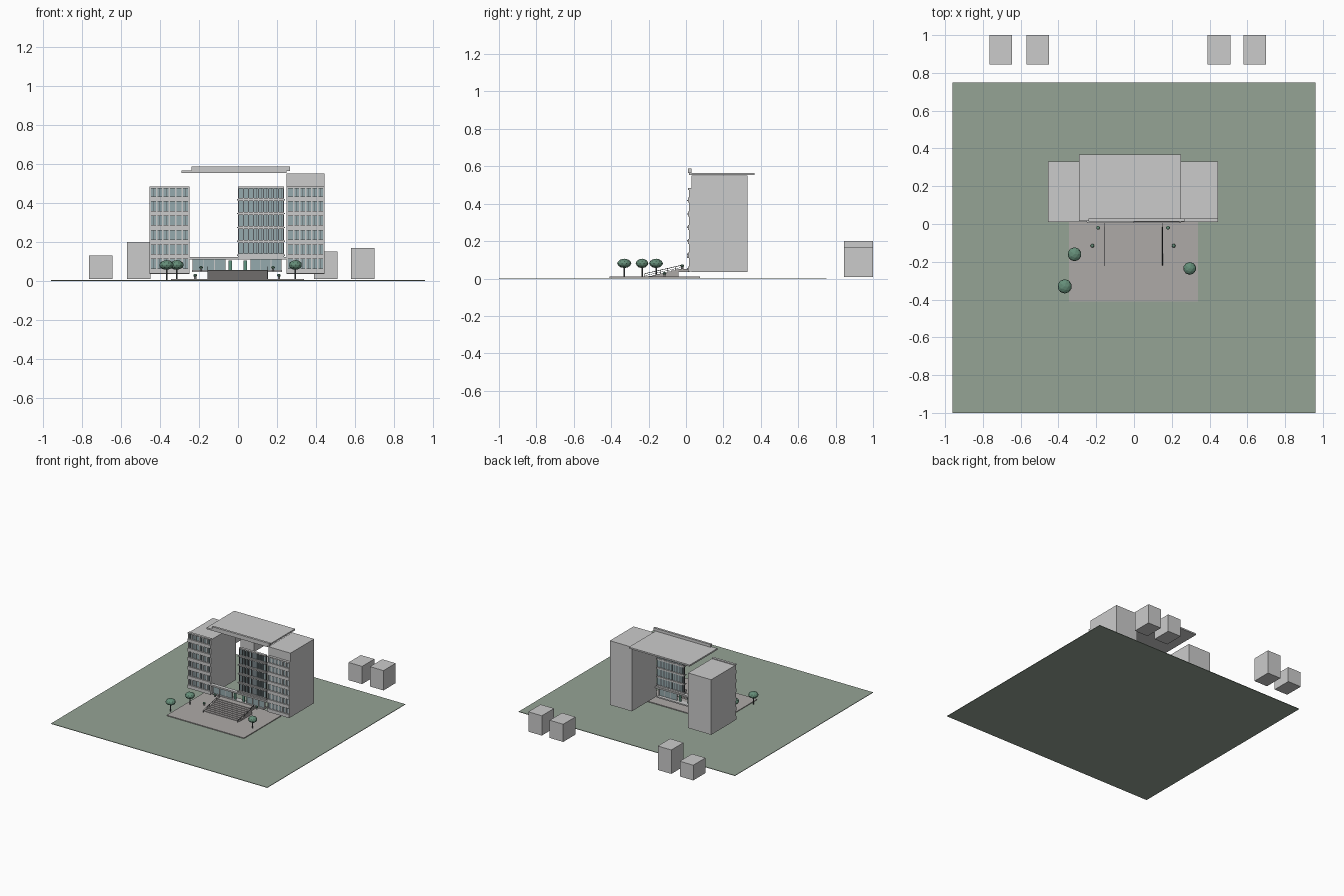
import bpy, math
from mathutils import Vector

if "Cube" in bpy.data.objects:
    bpy.data.objects.remove(bpy.data.objects["Cube"])


def material(name, rgb):
    m = bpy.data.materials.new(name)
    m.diffuse_color = (*rgb, 1)
    m.use_nodes = True
    m.node_tree.nodes["Principled BSDF"].inputs["Base Color"].default_value = m.diffuse_color
    return m


GRASS = material("grass", (0.30, 0.37, 0.30))
GLASS = material("glass", (0.30, 0.40, 0.42))
DARK = material("dark_metal", (0.10, 0.11, 0.12))
LEAF = material("leaf", (0.13, 0.27, 0.19))
DOOR = material("door_green", (0.12, 0.30, 0.22))
STONE = material("stone", (0.42, 0.40, 0.39))


def boxes(name, specs, mat=None):
    """One object made of boxes, each given as (x0, x1, y0, y1, z0, z1)."""
    verts, faces = [], []
    for x0, x1, y0, y1, z0, z1 in specs:
        n = len(verts)
        verts += [(x, y, z) for z in (z0, z1)
                  for x, y in ((x0, y0), (x1, y0), (x1, y1), (x0, y1))]
        faces += [(n + 3, n + 2, n + 1, n), (n + 4, n + 5, n + 6, n + 7)]
        faces += [(n + i, n + (i + 1) % 4, n + 4 + (i + 1) % 4, n + 4 + i) for i in range(4)]
    me = bpy.data.meshes.new(name)
    me.from_pydata(verts, [], faces)
    ob = bpy.data.objects.new(name, me)
    bpy.context.collection.objects.link(ob)
    if mat:
        me.materials.append(mat)
    return ob


def rod(name, a, b, r, mat=None, sides=8):
    a, b = Vector(a), Vector(b)
    bpy.ops.mesh.primitive_cylinder_add(vertices=sides, radius=r, depth=(b - a).length,
                                        location=(a + b) / 2)
    ob = bpy.context.object
    ob.name = name
    ob.rotation_euler = (b - a).to_track_quat('Z', 'Y').to_euler()
    if mat:
        ob.data.materials.append(mat)


def ball(name, loc, r, h, mat):
    bpy.ops.mesh.primitive_ico_sphere_add(subdivisions=2, radius=1, location=loc)
    ob = bpy.context.object
    ob.name = name
    ob.scale = (r, r, h)
    ob.data.materials.append(mat)


# Lawn and paved plaza
boxes("lawn", [(-0.96, 0.96, -1, 0.75, 0, 0.004)], GRASS)
boxes("plaza", [(-0.345, 0.34, -0.41, 0.075, 0.004, 0.01)], STONE)

# Distant blocks behind the building
for i, (x, h) in enumerate(((-0.765, 0.13), (-0.57, 0.20), (0.39, 0.15), (0.58, 0.167))):
    boxes(f"distant_block_{i}", [(x, x + 0.12, 0.845, 1.0, 0.008, h)])

# Tower bodies
boxes("left_tower", [(-0.455, -0.25, 0.03, 0.33, 0.035, 0.477)])
boxes("right_tower", [(0.25, 0.445, 0.03, 0.33, 0.035, 0.55)])


# Window fronts: glass sheet, floor bands and mullions
def facade(name, x0, x1, z0, floors, band, bays, bar, bar_mat, back):
    pitch = (0.48 - z0) / floors
    boxes(name + "_glass", [(x0 + 0.004, x1 - 0.004, 0.021, back, z0, 0.476)], GLASS)
    bands = [(x0, x1, 0.010, 0.030, z0 + i * pitch, z0 + i * pitch + band)
             for i in range(floors)]
    bands.append((x0, x1, 0.010, 0.030, 0.474, 0.483))
    boxes(name + "_bands", bands)
    step = (x1 - x0 - bar) / bays
    boxes(name + "_mullions", [(x0 + i * step, x0 + i * step + bar, 0.015, back + 0.001,
                                z0, 0.478) for i in range(bays + 1)], bar_mat)
    # thin frames that split each bay
    boxes(name + "_frames", [(x0 + (i + 0.5) * step + bar / 2 - 0.001,
                              x0 + (i + 0.5) * step + bar / 2 + 0.001,
                              0.018, back + 0.0005, z0, 0.476) for i in range(bays)], DARK)


facade("left_front", -0.455, -0.25, 0.037, 6, 0.027, 6, 0.008, None, 0.029)
facade("right_front", 0.25, 0.445, 0.037, 6, 0.027, 6, 0.008, None, 0.029)
facade("centre_front", 0.0, 0.237, 0.122, 5, 0.017, 9, 0.005, DARK, 0.027)
boxes("centre_ledges", [(-0.006, 0.241, 0.005, 0.032, z, z + 0.007)
                        for z in (0.122 + 0.0716 * i + 0.005 for i in range(5))])

# Roof slab bridging the towers, with front parapet
boxes("roof_slab", [(-0.29, 0.25, 0.015, 0.367, 0.553, 0.565)])
boxes("roof_parapet", [(-0.24, 0.268, 0.012, 0.030, 0.563, 0.587)])

# Entrance lobby: canopy, glass, columns, doors
boxes("lobby_canopy", [(-0.25, 0.25, 0.005, 0.035, 0.110, 0.122)])
boxes("lobby_floor", [(-0.235, 0.225, 0.005, 0.05, 0.045, 0.055)])
boxes("lobby_glass", [(-0.232, -0.065, 0.018, 0.024, 0.055, 0.110),
                      (0.065, 0.222, 0.018, 0.024, 0.055, 0.110)], GLASS)
boxes("lobby_frames", [(x, x + 0.004, 0.015, 0.027, 0.055, 0.110) for x in
                       (-0.234, -0.178, -0.122, -0.067, 0.063, 0.115, 0.168, 0.220)])
boxes("lobby_doors", [(x, x + 0.018, 0.018, 0.024, 0.055, 0.104) for x in (-0.048, 0.028)], DOOR)

# Entrance steps and landing
N = 8
boxes("steps", [(-0.157, 0.153, -0.20 + 0.02 * i, -0.18 + 0.02 * i, 0.01, 0.014 + 0.0047 * i)
                for i in range(N)], STONE)
boxes("landing", [(-0.157, 0.153, -0.04, 0.02, 0.036, 0.052)], STONE)

# Handrails on both sides of the steps
for side, x in (("left", -0.155), ("right", 0.151)):
    low, high = Vector((x, -0.22, 0.026)), Vector((x, -0.015, 0.073))
    rod(side + "_handrail", low, high, 0.0016, DARK)
    drop = Vector((0, 0, 0.011))
    rod(side + "_lower_rail", low - drop, high - drop, 0.001, DARK)
    for i in range(6):
        p = low.lerp(high, i / 5)
        rod(f"{side}_rail_post_{i}", p, p - Vector((0, 0, 0.02)), 0.0012, DARK)

# Potted shrubs beside the steps and the entrance
for i, (x, y, z) in enumerate(((-0.19, -0.02, 0.05), (0.18, -0.02, 0.05),
                               (-0.22, -0.115, 0.01), (0.21, -0.115, 0.01))):
    rod(f"shrub_pot_{i}", (x, y, z), (x, y, z + 0.012), 0.006, None, 10)
    ball(f"shrub_{i}", (x, y, z + 0.018), 0.010, 0.008, LEAF)

# Trees
for i, (x, y, r) in enumerate(((-0.315, -0.16, 0.037), (-0.367, -0.33, 0.038),
                               (0.295, -0.235, 0.034))):
    rod(f"tree_trunk_{i}", (x, y, 0.004), (x, y, 0.07), 0.004, DARK)
    ball(f"tree_crown_{i}", (x, y, 0.081), r, 0.025, LEAF)
